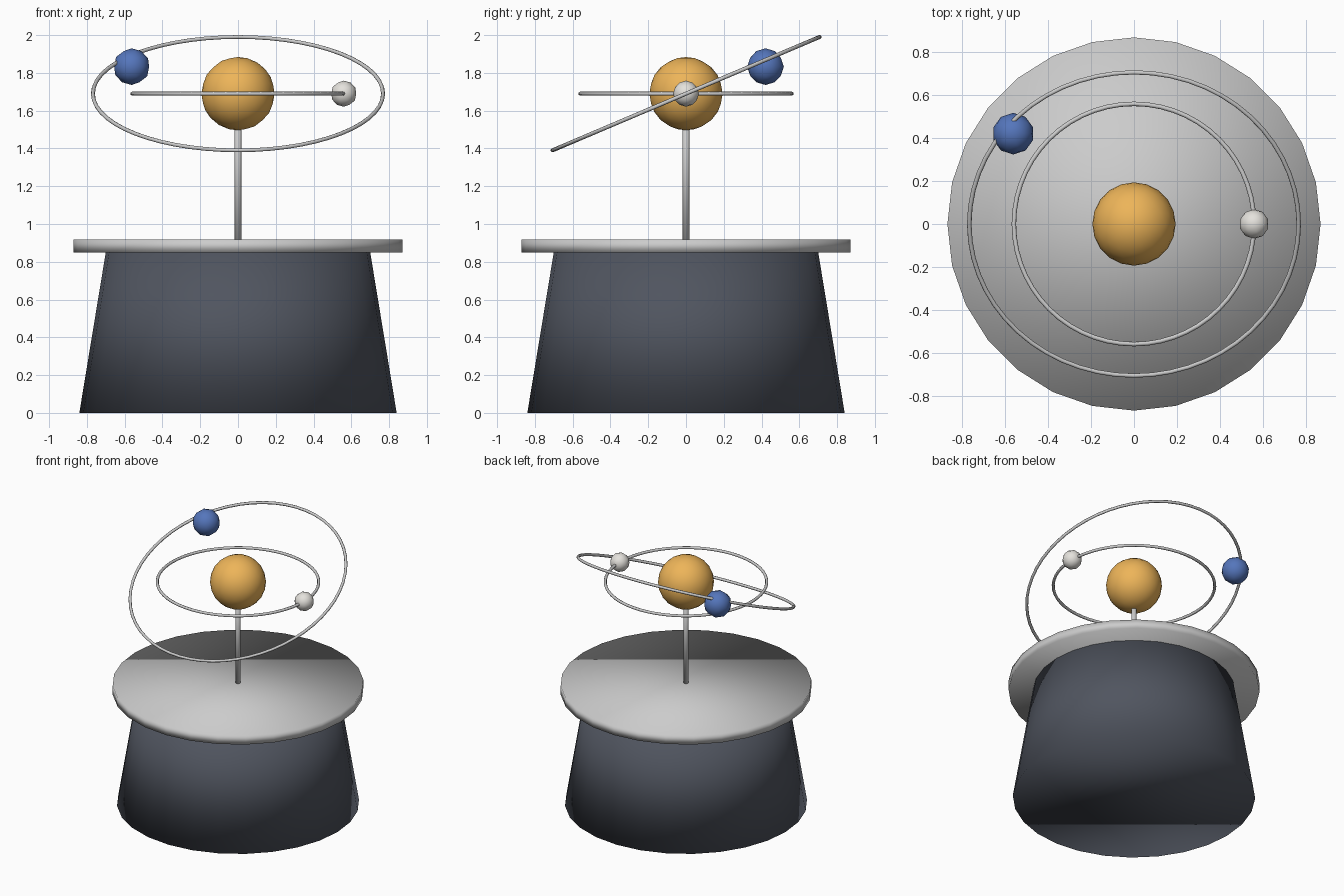
import bpy
from math import radians

if "Cube" in bpy.data.objects:
    bpy.data.objects.remove(bpy.data.objects["Cube"])

HUB = 1.69  # height of the sun's centre


def finish(name, color=None):
    ob = bpy.context.object
    ob.name = name
    bpy.ops.object.shade_smooth()
    if color:
        mat = bpy.data.materials.new(name + "_paint")
        mat.diffuse_color = (*color, 1)
        mat.use_nodes = True
        mat.node_tree.nodes["Principled BSDF"].inputs["Base Color"].default_value = mat.diffuse_color
        ob.data.materials.append(mat)
    return ob


def tapered(name, r1, r2, z1, z2, sides, color=None):
    bpy.ops.mesh.primitive_cone_add(vertices=sides, radius1=r1, radius2=r2,
                                    depth=z2 - z1, location=(0, 0, (z1 + z2) / 2))
    return finish(name, color)


def ball(name, radius, loc, detail, color):
    bpy.ops.mesh.primitive_ico_sphere_add(subdivisions=detail, radius=radius, location=loc)
    return finish(name, color)


def orbit(name, radius, tilt):
    bpy.ops.mesh.primitive_torus_add(major_radius=radius, minor_radius=0.0105,
                                     major_segments=56, minor_segments=8,
                                     location=(0, 0, HUB), rotation=(radians(tilt), 0, 0))
    return finish(name)


# Pedestal, table top and post
tapered("pedestal", 0.84, 0.70, 0, 0.85, 28, (0.08, 0.09, 0.115))
tapered("table_top", 0.87, 0.87, 0.85, 0.918, 28)
tapered("post", 0.0185, 0.0185, 0.90, HUB, 10)

# Orbit rings
orbit("inner_ring", 0.56, 0)
orbit("outer_ring", 0.768, 23)

# Sun and planets
ball("sun", 0.194, (0, 0, HUB), 3, (0.85, 0.46, 0.1))
ball("small_planet", 0.069, (0.56, 0, HUB), 2, (0.78, 0.76, 0.72))
ball("large_planet", 0.097, (-0.563, 0.421, 1.833), 2, (0.09, 0.18, 0.5))
